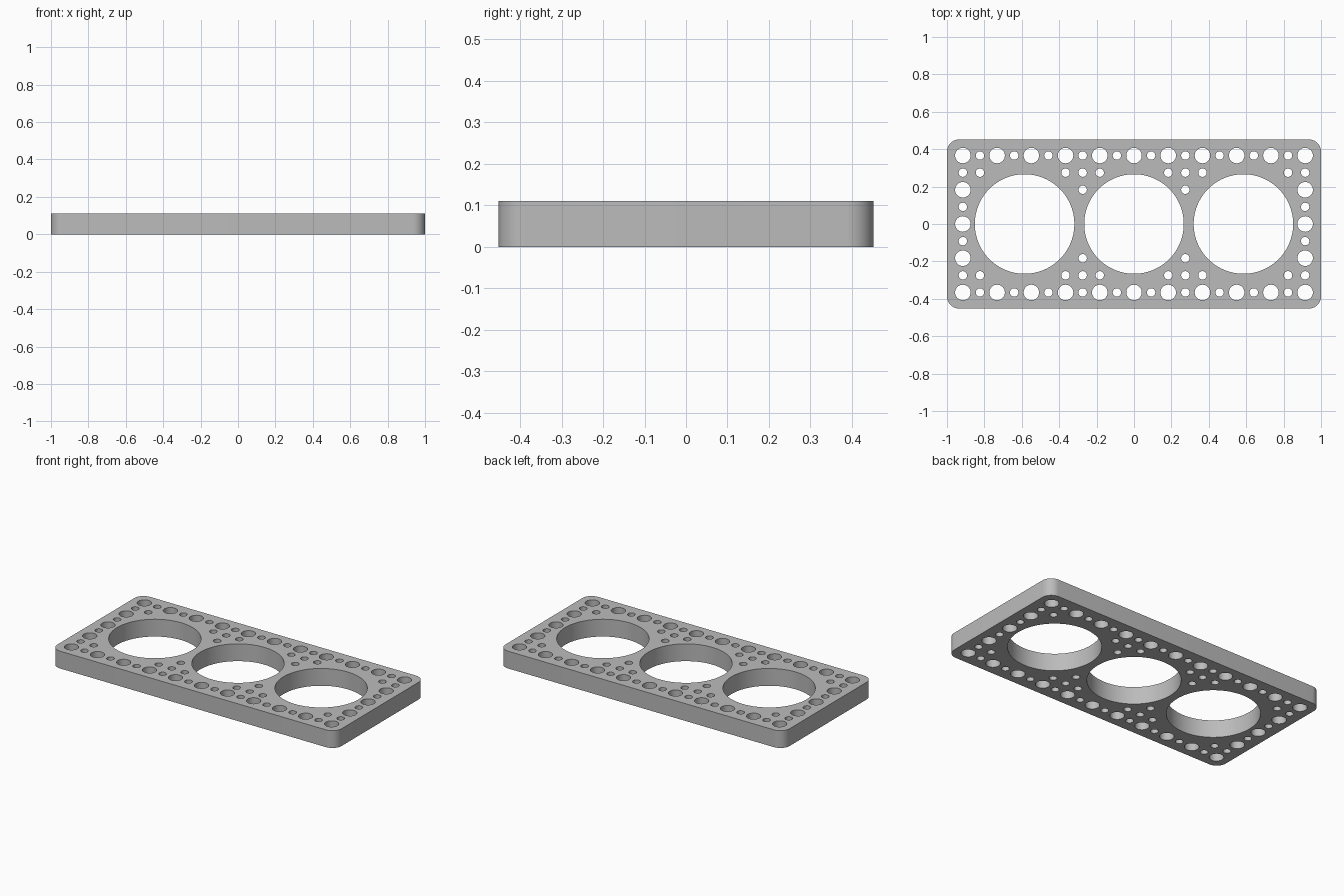
import bpy, bmesh
from math import cos, sin, pi, radians

cube = bpy.data.objects.get("Cube")
if cube:
    bpy.data.objects.remove(cube, do_unlink=True)

HALF_X, HALF_Y, HEIGHT, CORNER = 1.0, 0.452, 0.11, 0.065
STEP = 0.0915                      # hole grid spacing
BIG, MEDIUM, SMALL = 0.266, 0.0415, 0.0225

grey = bpy.data.materials.new("plain grey")
grey.use_nodes = True
colour = (0.5, 0.5, 0.5, 1)
grey.diffuse_color = colour
grey.node_tree.nodes["Principled BSDF"].inputs["Base Color"].default_value = colour

# Flat filled curve, extruded to the plate thickness
outline = bpy.data.curves.new("plate_outline", "CURVE")
outline.dimensions = "2D"
outline.fill_mode = "BOTH"
outline.extrude = HEIGHT / 2


def add_loop(points):
    spline = outline.splines.new("POLY")
    spline.points.add(len(points) - 1)
    for p, (x, y) in zip(spline.points, points):
        p.co = (x, y, 0, 1)
    spline.use_cyclic_u = True


def add_hole(x, y, radius, sides):
    add_loop([(x + radius * cos(2 * pi * i / sides), y + radius * sin(2 * pi * i / sides))
              for i in range(sides)])


# Rounded rectangle rim
rim = []
for k, (sx, sy) in enumerate([(1, 1), (-1, 1), (-1, -1), (1, -1)]):
    for i in range(13):
        a = (k + i / 12) * pi / 2
        rim.append((sx * (HALF_X - CORNER) + CORNER * cos(a),
                    sy * (HALF_Y - CORNER) + CORNER * sin(a)))
add_loop(rim)

# Three large openings
for x in (-0.585, 0, 0.585):
    add_hole(x, 0, BIG, 96)

# Border holes alternate medium and small along the grid
holes = {}
for i in range(-10, 11):
    for j in (-4, 4):
        holes[i, j] = MEDIUM if i % 2 == 0 else SMALL
for j in range(-3, 4):
    for i in (-10, 10):
        holes[i, j] = MEDIUM if j % 2 == 0 else SMALL

# Small holes between the openings and in the corners
for i, j in [(9, 3), (4, 3), (3, 3), (2, 3), (3, 2)]:
    for sx in (-1, 1):
        for sy in (-1, 1):
            holes[sx * i, sy * j] = SMALL

for (i, j), radius in holes.items():
    add_hole(i * STEP, j * STEP, radius, 32 if radius == MEDIUM else 24)

# Turn the curve into a welded mesh
helper = bpy.data.objects.new("plate_outline", outline)
bpy.context.collection.objects.link(helper)
bpy.context.view_layer.update()
graph = bpy.context.evaluated_depsgraph_get()
mesh = bpy.data.meshes.new_from_object(helper.evaluated_get(graph))
bpy.data.objects.remove(helper, do_unlink=True)

bm = bmesh.new()
bm.from_mesh(mesh)
bmesh.ops.translate(bm, verts=bm.verts, vec=(0, 0, HEIGHT / 2))
bmesh.ops.remove_doubles(bm, verts=bm.verts, dist=0.0001)
bmesh.ops.recalc_face_normals(bm, faces=bm.faces)
bm.to_mesh(mesh)
bm.free()

mesh.materials.clear()
mesh.materials.append(grey)
plate = bpy.data.objects.new("perforated_plate", mesh)
bpy.context.collection.objects.link(plate)
bpy.context.view_layer.objects.active = plate
plate.select_set(True)
bpy.ops.object.shade_smooth_by_angle(angle=radians(30))
